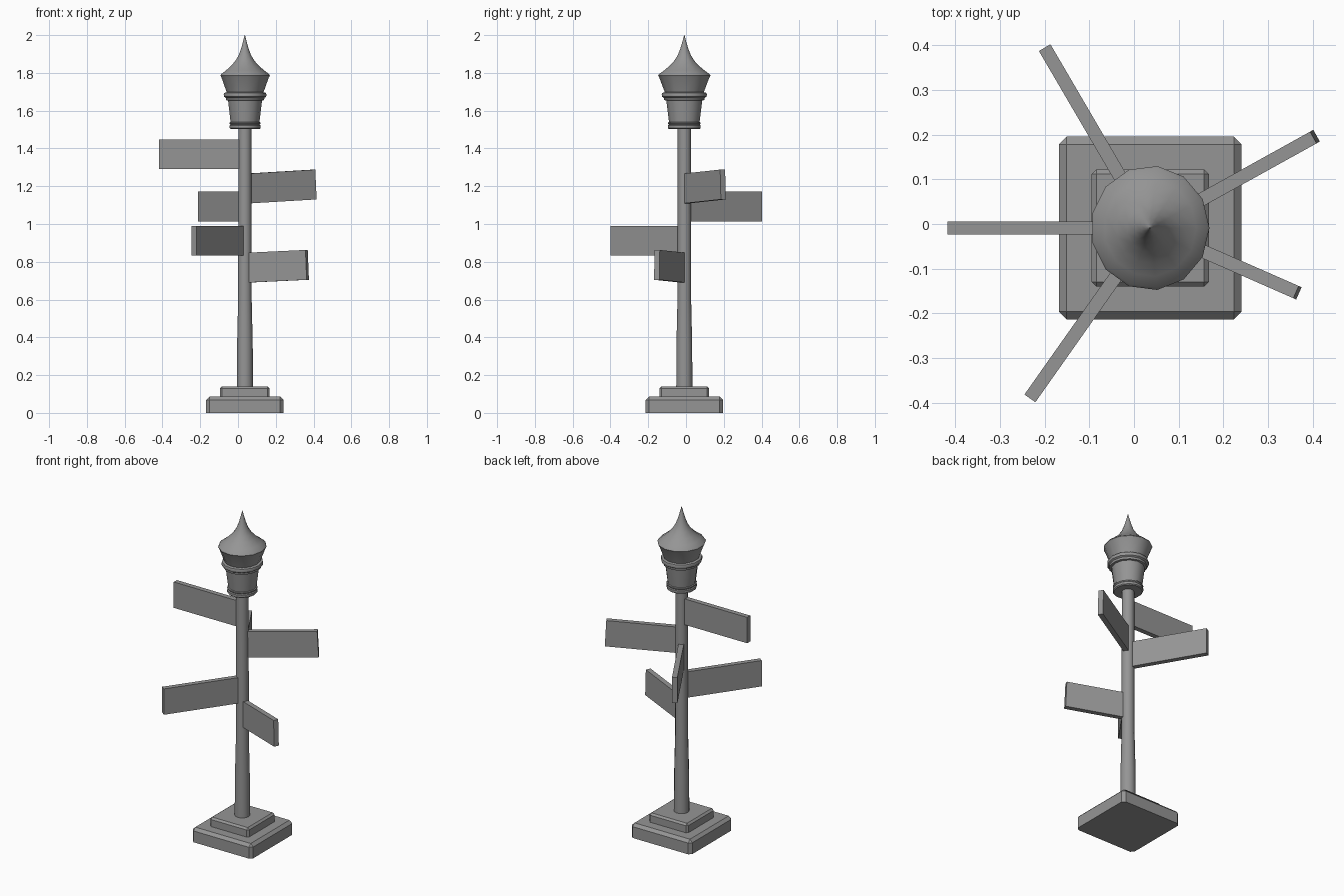
import bpy
import bmesh
from math import cos, sin, pi, radians
from mathutils import Matrix, Vector

cube = bpy.data.objects.get("Cube")
if cube:
    bpy.data.objects.remove(cube, do_unlink=True)

CX, CY = 0.036, -0.009

grey = bpy.data.materials.new("plain grey")
grey.use_nodes = True
grey.diffuse_color = (0.3, 0.3, 0.3, 1)
grey.node_tree.nodes["Principled BSDF"].inputs["Base Color"].default_value = (0.3, 0.3, 0.3, 1)


def finish(bm, name, smooth=None):
    bmesh.ops.recalc_face_normals(bm, faces=bm.faces)
    mesh = bpy.data.meshes.new(name)
    bm.to_mesh(mesh)
    bm.free()
    mesh.materials.append(grey)
    obj = bpy.data.objects.new(name, mesh)
    bpy.context.collection.objects.link(obj)
    if smooth:
        bpy.ops.object.select_all(action='DESELECT')
        obj.select_set(True)
        bpy.context.view_layer.objects.active = obj
        bpy.ops.object.shade_smooth_by_angle(angle=radians(smooth))
    return obj


def lathe(name, profile, sides, stretch=1.0):
    """Revolve (radius, height) points about the post axis."""
    bm = bmesh.new()
    rings = [[bm.verts.new((CX + r * cos(2 * pi * i / sides),
                            CY + r * stretch * sin(2 * pi * i / sides), z))
              for i in range(sides)] for r, z in profile]
    for low, high in zip(rings, rings[1:]):
        for i in range(sides):
            j = (i + 1) % sides
            bm.faces.new((low[i], low[j], high[j], high[i]))
    bm.faces.new(rings[0])
    bm.faces.new(rings[-1])
    return finish(bm, name, 40)


def plinth(name, width, bottom, top, bevel):
    """Square block with chamfered top and upright edges."""
    bm = bmesh.new()
    bmesh.ops.create_cube(bm, size=1, matrix=Matrix.Translation((CX, CY, (bottom + top) / 2))
                          @ Matrix.Diagonal((width, width, top - bottom, 1)))
    edges = [e for e in bm.edges if max(v.co.z for v in e.verts) > top - 0.001]
    bmesh.ops.bevel(bm, geom=edges, offset=bevel, segments=1, affect='EDGES')
    return finish(bm, name)


def sign(name, heading, length, bottom, tilt=0):
    """Board reaching outward from the post axis."""
    bm = bmesh.new()
    place = (Matrix.Translation((CX, CY, bottom + 0.079))
             @ Matrix.Rotation(radians(heading), 4, 'Z')
             @ Matrix.Rotation(radians(-tilt), 4, 'Y')
             @ Matrix.Translation((length / 2, 0, 0))
             @ Matrix.Diagonal((length, 0.03, 0.158, 1)))
    bmesh.ops.create_cube(bm, size=1, matrix=place)
    return finish(bm, name)


# Stepped base
plinth("lower_base", 0.409, 0, 0.086, 0.017)
plinth("upper_base", 0.263, 0.08, 0.14, 0.011)

# Tapered post
lathe("post", [(0.043, 0.13), (0.042, 0.36), (0.036, 0.62), (0.035, 1.51)], 13)

# Lamp: collar, cup, middle ring, flared head and pointed cap
lathe("lamp_collar", [(0.078, 1.503), (0.083, 1.508), (0.083, 1.522), (0.078, 1.526),
                      (0.083, 1.531), (0.083, 1.537), (0.075, 1.541)], 13, 1.05)
lathe("lamp_cup", [(0.077, 1.535), (0.092, 1.66)], 13, 1.05)
lathe("lamp_ring", [(0.09, 1.653), (0.102, 1.656), (0.104, 1.668), (0.113, 1.674),
                    (0.115, 1.684), (0.112, 1.694), (0.098, 1.698)], 13, 1.05)
lathe("lamp_head", [(0.098, 1.695), (0.127, 1.775), (0.133, 1.786), (0.128, 1.794),
                    (0.104, 1.812), (0.076, 1.836), (0.052, 1.863), (0.034, 1.892),
                    (0.02, 1.929), (0.009, 1.968), (0.001, 2.0)], 13, 1.05)

# Direction boards
sign("sign_top", 180, 0.454, 1.29)
sign("sign_upper", 29, 0.423, 1.108, 3)
sign("sign_middle", 120.3, 0.468, 1.014)
sign("sign_lower", 234.8, 0.467, 0.832)
sign("sign_bottom", -23.7, 0.361, 0.689, 2.5)
